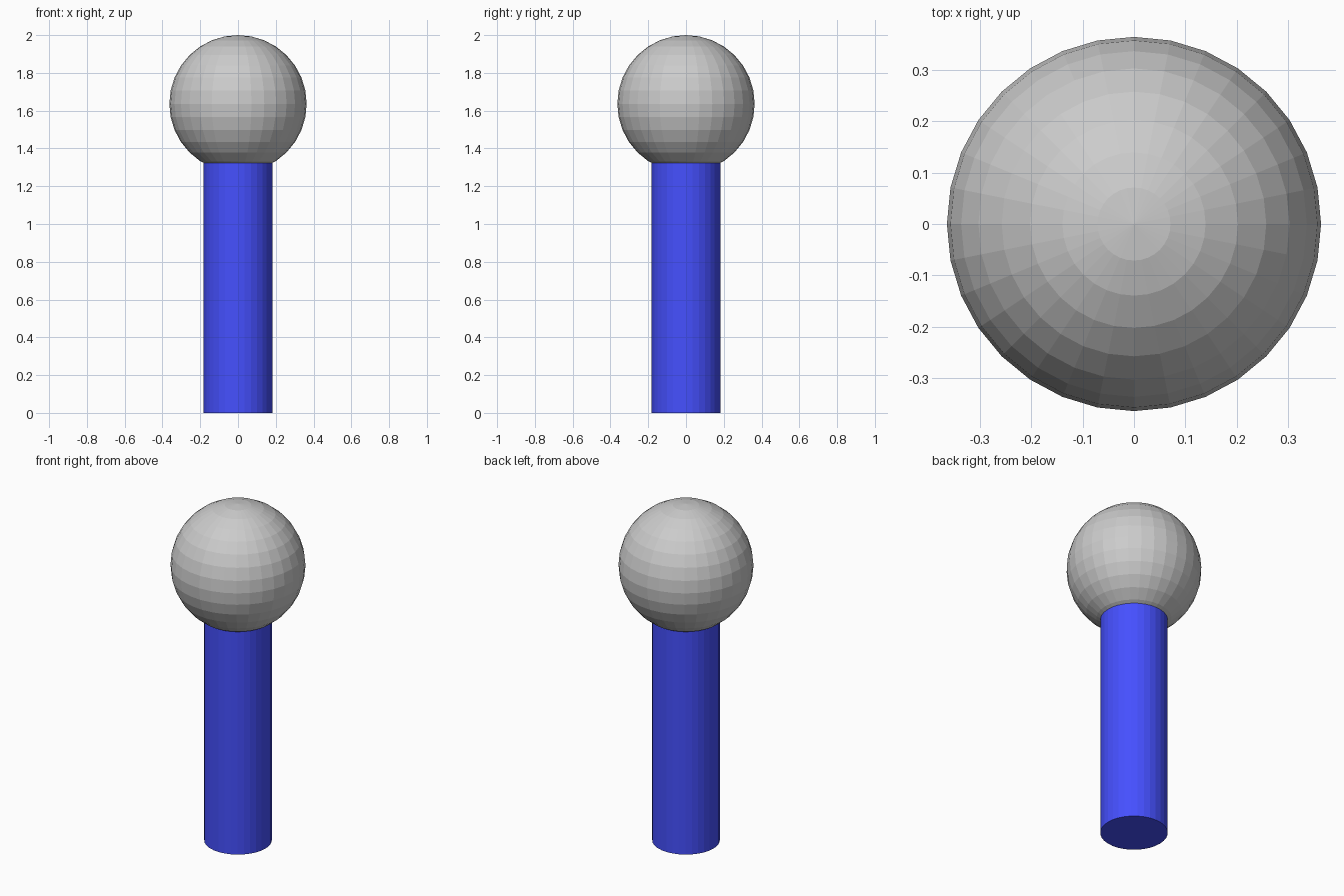
import bpy

if "Cube" in bpy.data.objects:
    bpy.data.objects.remove(bpy.data.objects["Cube"])

R = 2 / 5.5  # ball radius; the post is half as wide

# Post, running up into the ball
post_height = 4 * R
bpy.ops.mesh.primitive_cylinder_add(vertices=32, radius=R / 2, depth=post_height,
                                    location=(0, 0, post_height / 2))
post = bpy.context.object
post.name = "post"
blue = bpy.data.materials.new("blue")
blue.diffuse_color = (0.06, 0.08, 1.0, 1.0)
blue.use_nodes = True
blue.node_tree.nodes["Principled BSDF"].inputs["Base Color"].default_value = blue.diffuse_color
post.data.materials.append(blue)

# Faceted ball on top
bpy.ops.mesh.primitive_uv_sphere_add(segments=32, ring_count=16, radius=R,
                                     location=(0, 0, 2 - R))
bpy.context.object.name = "ball"
